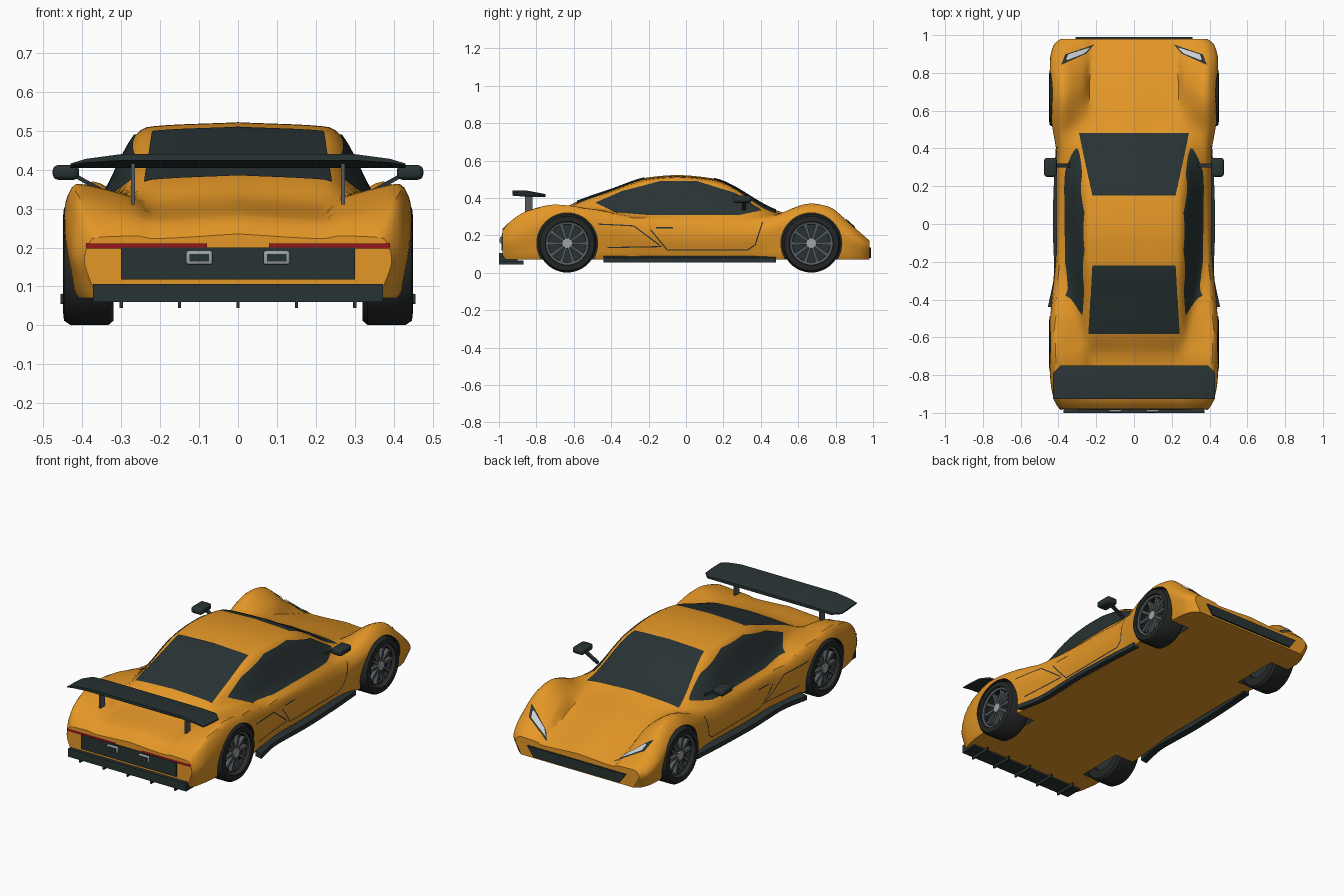
import bpy
import bmesh
import math
from mathutils import Vector
from mathutils.bvhtree import BVHTree

cube = bpy.data.objects.get("Cube")
if cube:
    bpy.data.objects.remove(cube)


def material(name, *rgb):
    m = bpy.data.materials.new(name)
    m.use_nodes = True
    m.diffuse_color = (*rgb, 1)
    m.node_tree.nodes["Principled BSDF"].inputs["Base Color"].default_value = (*rgb, 1)
    return m


PAINT = material("orange paint", .78, .31, .02)
DARK = material("dark trim", .022, .033, .034)
RUBBER = material("tyre rubber", .018, .02, .02)
RIM = material("rim grey", .09, .1, .11)
SILVER = material("silver", .34, .36, .37)
RED = material("tail light red", .3, .008, .012)
LAMP = material("lamp glass", .6, .62, .63)


def finish(bm, name, mat, angle=35):
    bmesh.ops.recalc_face_normals(bm, faces=bm.faces)
    mesh = bpy.data.meshes.new(name)
    bm.to_mesh(mesh)
    bm.free()
    mesh.materials.append(mat)
    obj = bpy.data.objects.new(name, mesh)
    bpy.context.collection.objects.link(obj)
    smooth(obj, angle)
    return obj


def smooth(obj, angle=35):
    bpy.ops.object.select_all(action='DESELECT')
    obj.select_set(True)
    bpy.context.view_layer.objects.active = obj
    bpy.ops.object.shade_smooth_by_angle(angle=math.radians(angle))


def loft(rings, wrap=False):
    """Skin closed rings of points, capping the ends unless wrapped."""
    bm = bmesh.new()
    rows = [[bm.verts.new(p) for p in ring] for ring in rings]
    n = len(rows[0])
    for a, b in zip(rows, rows[1:] + rows[:1] if wrap else rows[1:]):
        for i in range(n):
            j = (i + 1) % n
            bm.faces.new((a[i], a[j], b[j], b[i]))
    if not wrap:
        bm.faces.new(rows[0])
        bm.faces.new(rows[-1])
    return bm


def box(name, mat, x, y, z, bevel=0):
    bm = loft([[(u, y[0], z[0]), (u, y[1], z[0]), (u, y[1], z[1]), (u, y[0], z[1])] for u in x])
    if bevel:
        bmesh.ops.bevel(bm, geom=bm.edges[:], offset=bevel, segments=3, profile=.5, affect='EDGES')
    return finish(bm, name, mat)


def spline(keys, t):
    """Smooth interpolation through (t, value) keys without overshoot."""
    if t <= keys[0][0]:
        return keys[0][1]
    if t >= keys[-1][0]:
        return keys[-1][1]
    slopes = [(b[1] - a[1]) / (b[0] - a[0]) for a, b in zip(keys, keys[1:])]
    tangents = [slopes[0]] + [2 * p * q / (p + q) if p * q > 0 else 0
                              for p, q in zip(slopes, slopes[1:])] + [slopes[-1]]
    i = max(k for k in range(len(slopes)) if keys[k][0] <= t)
    h = keys[i + 1][0] - keys[i][0]
    s = (t - keys[i][0]) / h
    return (keys[i][1] * (1 + 2 * s) * (1 - s) ** 2 + keys[i + 1][1] * s * s * (3 - 2 * s)
            + h * s * (1 - s) * (tangents[i] * (1 - s) - tangents[i + 1] * s))


# Body: guide curves along the length, as (y, value)
CENTRE_Z = [(-.98, .235), (-.93, .28), (-.7, .325), (-.58, .382), (-.4, .445), (-.2, .51),
            (-.05, .522), (.14, .505), (.48, .335), (.7, .27), (.9, .2), (.98, .17)]
BELT_X = [(-.98, .25), (-.7, .27), (-.5, .31), (-.25, .36), (.2, .37), (.42, .345), (.6, .27), (.98, .25)]
BELT_Z = [(-.98, .23), (-.93, .275), (-.7, .33), (-.5, .34), (-.25, .305), (.3, .3),
          (.48, .31), (.7, .3), (.9, .205), (.98, .168)]
CREST_X = [(-.98, .37), (-.9, .4), (-.65, .415), (-.2, .4), (.3, .39), (.65, .375), (.9, .38), (.98, .36)]
CREST_Z = [(-.98, .225), (-.95, .265), (-.85, .33), (-.7, .364), (-.5, .34), (-.25, .29), (.3, .275),
           (.45, .3), (.67, .37), (.76, .355), (.88, .26), (.98, .172)]
WIDE_X = [(-.98, .395), (-.93, .425), (-.8, .445), (-.6, .45), (-.4, .435), (-.1, .41), (.35, .41),
          (.55, .438), (.67, .447), (.87, .445), (.95, .425), (.98, .39)]
WIDE_Z = [(-.98, .17), (-.65, .28), (-.1, .2), (.3, .2), (.65, .28), (.98, .14)]


def body_ring(y, steps=30):
    top, wide = spline(CENTRE_Z, y), spline(WIDE_X, y)
    pts = [(0, top), (.23, top - .012), (spline(BELT_X, y), spline(BELT_Z, y)),
           (spline(CREST_X, y), spline(CREST_Z, y)), (wide, spline(WIDE_Z, y)), (wide - .025, .09)]
    dist = [0]
    for a, b in zip(pts, pts[1:]):
        dist.append(dist[-1] + math.dist(a, b))
    xs = [(d, p[0]) for d, p in zip(dist, pts)]
    zs = [(d, p[1]) for d, p in zip(dist, pts)]
    half = [(spline(xs, dist[-1] * i / steps), spline(zs, dist[-1] * i / steps)) for i in range(steps + 1)]
    half += [(wide - .035, .07), (0, .07)]
    return [(x, y, z) for x, z in half] + [(-x, y, z) for x, z in half[-2:0:-1]]


bm = loft([body_ring(-.98 + 1.96 * i / 80) for i in range(81)])
bmesh.ops.recalc_face_normals(bm, faces=bm.faces)
surface = BVHTree.FromBMesh(bm)
body = finish(bm, "body", PAINT)


def disc_ring(x, r, y, n=48):
    return [(x, y + r * math.cos(k * math.tau / n), .157 + r * math.sin(k * math.tau / n)) for k in range(n)]


# Wheel arches cut from the body
AXLES = {"rear": -.635, "front": .67}
SIDES = {"left": 1, "right": -1}
for y in AXLES.values():
    for s in SIDES.values():
        cutter = finish(loft([disc_ring(s * x, .163, y) for x in (.29, .6)]), "arch_cutter", RUBBER)
        cutter.hide_render = True
        mod = body.modifiers.new("arch", 'BOOLEAN')
        mod.operation, mod.solver, mod.object = 'DIFFERENCE', 'EXACT', cutter
        mod.material_mode = 'TRANSFER'
        bpy.context.view_layer.objects.active = body
        bpy.ops.object.modifier_apply(modifier=mod.name)
        bpy.data.objects.remove(cutter)
smooth(body)

# Wheels
TYRE = [(.32, .1), (.32, .145), (.333, .156), (.43, .156), (.447, .145), (.45, .118), (.435, .113), (.43, .1)]
for end, y in AXLES.items():
    for side, s in SIDES.items():
        tag = f"{end}_{side}_"
        finish(loft([disc_ring(s * x, r, y) for x, r in TYRE], True), tag + "tyre", RUBBER)
        finish(loft([disc_ring(s * x, .112, y) for x in (.34, .405)]), tag + "wheel_back", DARK)
        lip = [(.41, .104), (.438, .104), (.443, .118), (.41, .118)]
        finish(loft([disc_ring(s * x, r, y) for x, r in lip], True), tag + "rim", RIM)
        finish(loft([disc_ring(s * x, .026, y, 20) for x in (.4, .438)]), tag + "hub", SILVER)
        bm = bmesh.new()
        for k in range(10):
            a = k * math.tau / 10
            out, across = Vector((0, math.cos(a), math.sin(a))), Vector((0, -math.sin(a), math.cos(a)))
            faces = [[bm.verts.new(Vector((s * x, y, .157)) + out * r + across * w)
                      for r, w in ((.015, -.006), (.108, -.009), (.108, .009), (.015, .006))] for x in (.41, .432)]
            for f in faces:
                bm.faces.new(f)
            for i in range(4):
                bm.faces.new((faces[0][i], faces[0][i - 1], faces[1][i - 1], faces[1][i]))
        finish(bm, tag + "spokes", RIM)


def resample(pts, n):
    keys = [Vector(p) for p in pts]
    out = []
    for i in range(n + 1):
        t = i / n * (len(keys) - 1)
        k = min(int(t), len(keys) - 2)
        out.append(keys[k].lerp(keys[k + 1], t - k))
    return out


def panel(name, mat, low, high, facing, n=24, rows=10, lift=.004):
    """Thin plate laid on the body between two outlines seen along one axis."""
    place = {"top": lambda p: (p[0], p[1], 2), "rear": lambda p: (p[0], -2, p[1]),
             "left": lambda p: (2, *p), "right": lambda p: (-2, *p)}[facing]
    aim = {"top": (0, 0, -1), "rear": (0, 1, 0), "left": (-1, 0, 0), "right": (1, 0, 0)}[facing]
    bm = bmesh.new()
    grid = []
    for a, b in zip(resample(low, n), resample(high, n)):
        column = []
        for j in range(rows + 1):
            hit, normal, _, _ = surface.ray_cast(Vector(place(a.lerp(b, j / rows))), Vector(aim))
            column.append(bm.verts.new(hit + normal * lift) if hit else None)
        grid.append(column)
    for a, b in zip(grid, grid[1:]):
        for j in range(rows):
            quad = (a[j], b[j], b[j + 1], a[j + 1])
            if all(quad):
                bm.faces.new(quad)
    bmesh.ops.remove_doubles(bm, verts=bm.verts, dist=.0002)
    return finish(bm, name, mat)


def seam(name, pts, facing):
    """Narrow dark line along a path."""
    pts = resample(pts, 24)
    low, high = [], []
    for i, p in enumerate(pts):
        d = (pts[min(i + 1, 24)] - pts[max(i - 1, 0)]).normalized() * .003
        low.append(p + Vector((-d.y, d.x)))
        high.append(p - Vector((-d.y, d.x)))
    panel(name, DARK, low, high, facing, rows=1, lift=.002)


# Glass and side details
panel("windscreen", DARK, [(-.29, .48), (.29, .48)], [(-.22, .15), (.22, .15)], "top", rows=20)
panel("rear_window", DARK, [(-.24, -.58), (.24, -.58)], [(-.22, -.22), (.22, -.22)], "top", rows=20)
SILL = [(-.48, .37), (-.38, .32), (-.2, .305), (.05, .305), (.28, .305), (.4, .33)]
HEAD = [(-.48, .375), (-.34, .435), (-.14, .487), (.06, .487), (.26, .425), (.4, .335)]
for side, s in SIDES.items():
    panel(side + "_side_window", DARK, SILL, HEAD, side, n=40, rows=16)
    seam(side + "_door_seam", [(.41, .27), (.37, .15), (.33, .122), (-.1, .122), (-.19, .23)], side)
    seam(side + "_intake_seam", [(-.47, .26), (-.28, .25), (-.13, .14), (-.42, .135)], side)
    seam(side + "_door_handle", [(-.16, .24), (-.07, .24)], side)
    # Headlights
    panel(side + "_headlight_surround", DARK, [(s * .21, .95), (s * .255, .9), (s * .385, .84)],
          [(s * .21, .95), (s * .365, .895), (s * .385, .84)], "top")
    panel(side + "_headlight", LAMP, [(s * .235, .933), (s * .265, .9), (s * .355, .862)],
          [(s * .235, .933), (s * .35, .893), (s * .36, .868)], "top", lift=.008)
    # Tail lights and exhausts
    panel(side + "_tail_light", RED, [(s * .08, .197), (s * .388, .197)], [(s * .08, .211), (s * .388, .211)], "rear")
    box(side + "_exhaust", SILVER, (s * .065, s * .133), (-.995, -.97), (.156, .192), .006)
    box(side + "_exhaust_opening", DARK, (s * .074, s * .124), (-.998, -.99), (.164, .184))
    # Mirrors
    box(side + "_mirror", DARK, (s * .408, s * .476), (.25, .35), (.374, .412), .014)
    loft_rings = [[(s * x, y, z + t) for y, t in ((.3, 0), (.32, 0), (.32, .012), (.3, .012))]
                  for x, z in ((.34, .335), (.43, .385))]
    finish(loft(loft_rings), side + "_mirror_stalk", DARK)
    # Side skirt
    path = [(.438, -.44), (.405, -.25), (.412, 0), (.405, .25), (.39, .48)]
    keys = [(y, x) for x, y in path]
    rings = []
    for i in range(21):
        y = -.44 + .92 * i / 20
        x = spline(keys, y)
        rings.append([(s * (x + w), y, z) for w, z in ((-.018, .06), (.018, .055), (.018, .08), (-.018, .09))])
    finish(loft(rings), side + "_skirt", DARK)
    box(side + "_wing_support", RIM, (s * .265, s * .275), (-.86, -.82), (.31, .42))

# Rear panel, diffuser and nose grille
box("rear_panel", DARK, (-.3, .3), (-.986, -.97), (.118, .2))
box("diffuser", DARK, (-.372, .372), (-1, -.9), (.06, .106))
for i in range(5):
    x = -.3 + .15 * i
    box(f"diffuser_fin_{i + 1}", DARK, (x - .004, x + .004), (-1, -.87), (.045, .065))
grille = [[(-.27, y, .08), (.27, y, .08), (.31, y, .135), (-.31, y, .135)] for y in (.97, .99)]
finish(loft(grille), "nose_grille", DARK)

# Rear wing, drooping towards its tips
rings = []
for x, front, drop in ((-.43, -.79, .024), (-.39, -.75, .012), (-.3, -.75, 0),
                       (.3, -.75, 0), (.39, -.75, .012), (.43, -.79, .024)):
    rings.append([(x, -.927, .424 - drop * .5), (x, -.927, .44 - drop), (x, -.85, .439 - drop),
                  (x, front, .42 - drop * .4), (x, front, .404), (x, -.85, .415 - drop * .4)])
finish(loft(rings), "rear_wing", DARK)
